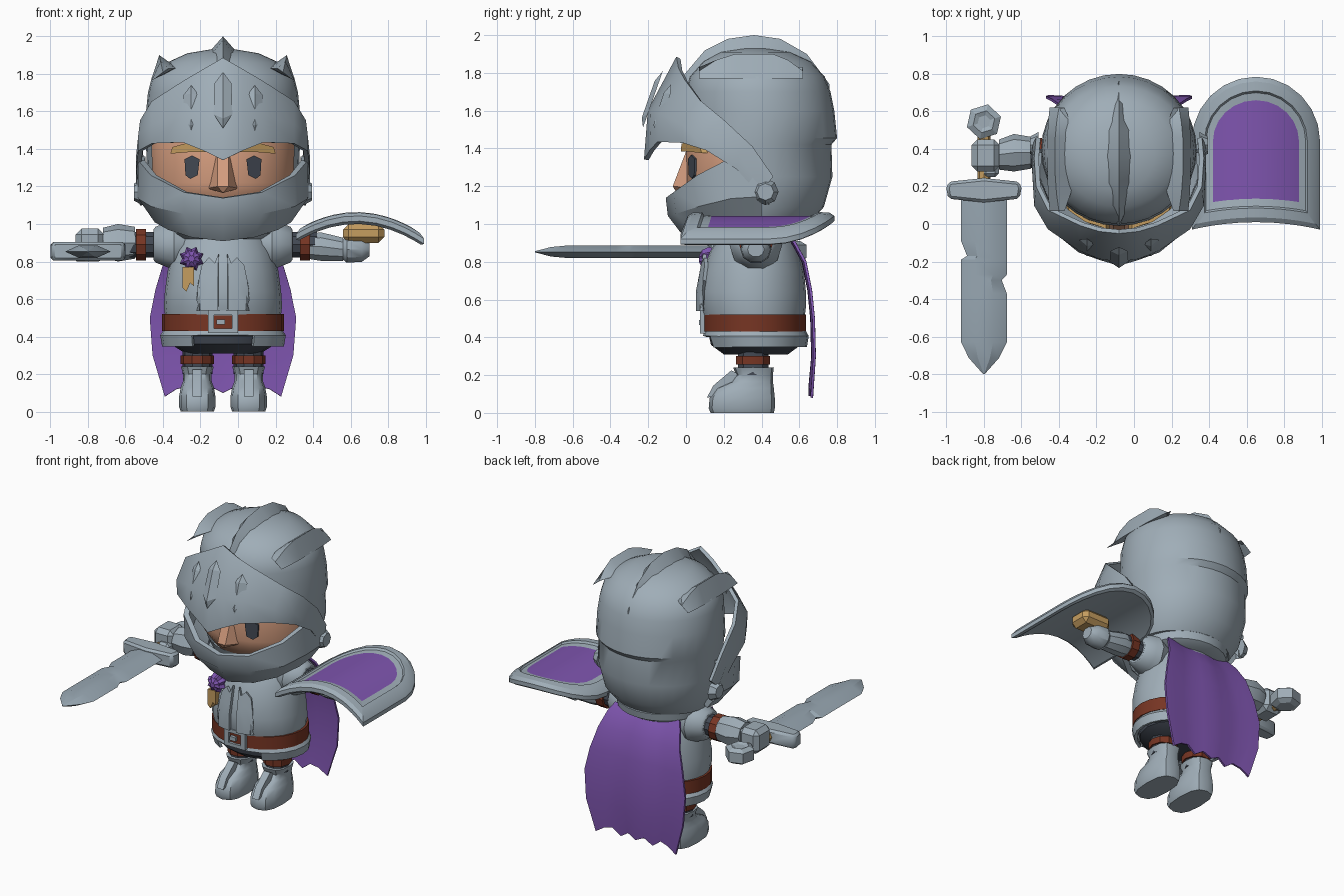
import bpy, bmesh, math
from math import sin, cos, pi, sqrt

if "Cube" in bpy.data.objects:
    bpy.data.objects.remove(bpy.data.objects["Cube"])

CX = -0.08  # the figure's own centre line


def material(name, rgb):
    m = bpy.data.materials.new(name)
    m.diffuse_color = [(c / 255) ** 2.2 for c in rgb] + [1]
    m.use_nodes = True
    m.node_tree.nodes["Principled BSDF"].inputs["Base Color"].default_value = m.diffuse_color
    return m


STEEL = material("steel", (158, 172, 182))
BLADE = material("blade_steel", (150, 165, 176))
DARK = material("dark_padding", (68, 74, 84))
PURPLE = material("purple_cloth", (126, 86, 174))
SKIN = material("skin", (212, 156, 126))
LEATHER = material("brown_leather", (118, 56, 40))
GOLD = material("gold", (196, 156, 96))


def make(name, verts, faces, mat, at=CX, mirror=False, solid=0, bevel=0, angle=35):
    bm = bmesh.new()
    vs = [bm.verts.new(v) for v in verts]
    for f in faces:
        bm.faces.new([vs[i] for i in f])
    bmesh.ops.recalc_face_normals(bm, faces=bm.faces)
    me = bpy.data.meshes.new(name)
    bm.to_mesh(me)
    bm.free()
    me.materials.append(mat)
    o = bpy.data.objects.new(name, me)
    bpy.context.collection.objects.link(o)
    o.location.x = at
    if mirror:
        o.modifiers.new("mirror", 'MIRROR')
    if solid:
        s = o.modifiers.new("solid", 'SOLIDIFY')
        s.thickness, s.offset = solid, 0
    if bevel:
        b = o.modifiers.new("bevel", 'BEVEL')
        b.width, b.segments = bevel, 1
    bpy.ops.object.select_all(action='DESELECT')
    o.select_set(True)
    bpy.context.view_layer.objects.active = o
    bpy.ops.object.convert(target='MESH')
    bpy.ops.object.shade_smooth_by_angle(angle=math.radians(angle))
    return o


def loft(name, rings, mat, closed=True, cap=True, skip=None, **kw):
    n = len(rings[0])
    verts = [p for r in rings for p in r]
    faces = []
    for i in range(len(rings) - 1):
        for j in range(n if closed else n - 1):
            k = (j + 1) % n
            f = [i * n + j, i * n + k, (i + 1) * n + k, (i + 1) * n + j]
            mid = [sum(verts[q][a] for q in f) / 4 for a in range(3)]
            if not (skip and skip(*mid)):
                faces.append(f)
    if cap and closed:
        faces += [list(range(n)), list(range(len(verts) - n, len(verts)))]
    return make(name, verts, faces, mat, **kw)


def spow(v, p):
    return math.copysign(abs(v) ** p, v)


def ell(z, rx, y0, y1, n=24, p=1, cx=0):
    """Horizontal ring spanning y0..y1."""
    return [(cx + rx * spow(cos(2 * pi * i / n), p),
             (y0 + y1) / 2 + (y1 - y0) / 2 * spow(sin(2 * pi * i / n), p), z) for i in range(n)]


def ringx(x, r, cy=.37, cz=.89, n=10, k=1):
    """Ring around an arm."""
    return [(x, cy + r * k * cos(2 * pi * i / n), cz + r * sin(2 * pi * i / n)) for i in range(n)]


def prism(name, pts, a, b, axis, mat, **kw):
    """Outline in the plane across an axis, extruded from a to b."""
    def put(p, d):
        q = list(p)
        q.insert(axis, d)
        return tuple(q)
    return loft(name, [[put(p, a) for p in pts], [put(p, b) for p in pts]], mat, **kw)


def box(name, x0, x1, y0, y1, z0, z1, mat, **kw):
    return prism(name, [(x0, y0), (x1, y0), (x1, y1), (x0, y1)], z0, z1, 2, mat, **kw)


# helmet shell with face opening and a lap line round the back
shell = [(1.0, .32, .1, .65), (1.09, .37, .06, .73), (1.25, .405, .02, .775), (1.42, .41, 0, .77),
         (1.455, .415, -.01, .8), (1.6, .41, 0, .785), (1.7, .40, 0, .765), (1.78, .38, .02, .735),
         (1.86, .30, .09, .66), (1.91, .19, .18, .55), (1.93, .07, .3, .43)]
loft("helmet_shell", [ell(*s, n=32) for s in shell], STEEL,
     skip=lambda x, y, z: y < .25 and 1.05 < z < 1.5)

# visor: columns run from upper edge to lower edge
visor = [[(0, -.04, 1.88), (0, -.19, 1.6), (0, -.21, 1.34)],
         [(.1, -.03, 1.82), (.1, -.175, 1.59), (.1, -.18, 1.39)],
         [(.2, 0, 1.76), (.21, -.13, 1.58), (.21, -.14, 1.435)],
         [(.37, .08, 1.65), (.37, -.02, 1.53), (.37, -.01, 1.43)],
         [(.43, .2, 1.55), (.44, .1, 1.47), (.44, .11, 1.39)],
         [(.44, .35, 1.41), (.45, .28, 1.37), (.45, .27, 1.29)],
         [(.43, .46, 1.25), (.45, .42, 1.2), (.43, .44, 1.1)]]
loft("visor", visor, STEEL, closed=False, mirror=True, solid=.025)
# chin guard
chin = [[(0, -.09, 1.14), (0, -.08, 1.05), (0, .02, .92)],
        [(.2, -.05, 1.17), (.2, -.04, 1.06), (.16, .06, .94)],
        [(.37, .07, 1.26), (.37, .08, 1.1), (.28, .14, .98)],
        [(.435, .22, 1.34), (.435, .24, 1.14), (.35, .28, 1.02)],
        [(.43, .38, 1.36), (.44, .4, 1.15), (.35, .4, 1.03)]]
loft("chin_guard", chin, STEEL, closed=False, mirror=True, solid=.035)


# visor slits as faceted lozenges
def slit(name, cx, y, cz, h, w, slope, turn, **kw):
    outer = [(0, 1), (.9, .6), (1, -.5), (0, -1), (-1, -.5), (-.9, .6)]
    vs = [(cx + w * a, y + slope * h * b + turn * w * a, cz + h * b) for a, b in outer]
    vs += [(cx, y - .025 + slope * h * b, cz + h * b) for b in (.65, -.65)]
    make(name, vs, [(0, 1, 6), (1, 2, 7, 6), (2, 3, 7), (3, 4, 7), (4, 5, 6, 7), (5, 0, 6)],
         STEEL, angle=5, **kw)


slit("visor_slit_middle", 0, -.175, 1.66, .15, .05, .35, 0)
slit("visor_slit_side", .17, -.12, 1.61, .13, .045, .32, .3, mirror=True)

# crests: triangular ridges running front to back
crest = [(-.01, 1.79, .005), (.1, 1.92, .05), (.22, 1.98, .07), (.36, 2.0, .075),
         (.5, 1.98, .07), (.64, 1.9, .05), (.76, 1.74, .005)]
loft("crest_middle", [[(0, y, z), (w, y, z - .085), (-w, y, z - .085)] for y, z, w in crest],
     STEEL, angle=25)
side = [(.07, 0), (.16, .65), (.26, 1), (.46, 1), (.54, .65), (.62, 0)]
loft("crest_side", [[(.32 + .02 * t, y, 1.81 + .09 * t), (.37 + .012 * t, y, 1.77),
                     (.29 - .05 * t, y, 1.83)] for y, t in side], STEEL, mirror=True, angle=25)
loft("visor_pivot", [ringx(.43, .07, .42, 1.17, 8), ringx(.475, .045, .42, 1.17, 8)],
     STEEL, mirror=True)

# head and face
loft("head", [ell(z, .385 * s, .36 - .36 * s, .36 + .36 * s, 32) for z, s in
              ((1.0, .5), (1.08, .8), (1.17, .97), (1.22, 1), (1.45, 1), (1.6, .85))], SKIN)


def face_y(x):
    return .36 - .36 * sqrt(1 - (x / .385) ** 2)


def face_plate(name, pts, depth, mat):
    rings = [[(x, face_y(x) - d, z) for x, z in pts] for d in (-.01, depth)]
    loft(name, rings, mat, mirror=True)


face_plate("eye", [(.125, 1.345), (.165, 1.365), (.205, 1.345), (.2, 1.26),
                   (.175, 1.24), (.135, 1.26)], .009, DARK)
face_plate("eyebrow", [(.05, 1.385), (.16, 1.385), (.28, 1.375), (.27, 1.41),
                       (.18, 1.435), (.07, 1.425)], .03, GOLD)
make("nose", [(-.03, .01, 1.41), (.03, .01, 1.41), (-.085, .03, 1.19), (.085, .03, 1.19),
              (-.03, -.07, 1.2), (.03, -.07, 1.2), (0, -.05, 1.165)],
     [(0, 1, 5, 4), (0, 4, 2), (1, 3, 5), (2, 4, 6), (4, 5, 6), (5, 3, 6), (2, 6, 3)], SKIN)

# torso, collar, belt, skirt
torso = [(.48, .305, .1, .625), (.56, .315, .075, .635), (.64, .31, .07, .635), (.75, .295, .09, .625),
         (.85, .27, .125, .6), (.93, .235, .17, .57), (.98, .18, .2, .54)]
loft("torso", [ell(*t) for t in torso], STEEL)
loft("collar", [ell(*c) for c in ((.92, .24, .15, .6), (.95, .29, .12, .65), (1.0, .295, .11, .66),
                                  (1.03, .25, .14, .63))], STEEL)
panel = [(1.655, .84), (1.72, .79), (1.83, .82), (1.96, .78), (2.0, .7), (1.98, .55)]
cols = []
for a, ztop in panel:
    col = []
    for k in range(4):
        z = ztop + (.54 - ztop) * k / 3
        g = .315 - max(0, z - .62) * .16
        h = .282 - max(0, z - .64) * .19
        col.append((-g * cos(a), .355 - (h + .012) * sin(a), z))
    cols.append(col)
loft("chest_panel", cols, STEEL, closed=False, mirror=True, solid=.02, angle=20)
loft("belt", [ell(z, .325, .09, .635) for z in (.43, .52)], LEATHER)
loft("belt_buckle", [[(x * s, y, .48 + z * s) for x, z in ((-.08, -.06), (.08, -.06), (.08, .06), (-.08, .06))]
                     for s, y in ((1, .115), (1, .075), (.6, .075), (.6, .115))], STEEL, cap=False)
box("buckle_pin", -.035, .01, .07, .11, .465, .492, STEEL)
loft("skirt", [ell(.44, .3, .11, .62), ell(.405, .325, .1, .64), ell(.35, .315, .12, .63)], STEEL, cap=False,
     solid=.02, skip=lambda x, y, z: y < .3 and abs(x) < .15 and z < .4)
loft("hips", [ell(z, r, .37 - r * .85, .37 + r * .85, 16) for z, r in ((.31, .2), (.36, .28), (.44, .3))], DARK)

# legs and boots, built on both sides
for sx, label in ((-1, "right"), (1, "left")):
    c = sx * .137
    loft(label + "_leg", [ell(z, .08, .27, .44, 10, cx=c) for z in (.2, .4)], DARK)
    loft(label + "_knee_band", [ell(z, .09, .26, .45, 10, cx=c) for z in (.255, .3)], LEATHER)
    boot = [(0, .088, .13, .465), (.025, .097, .12, .47), (.08, .097, .125, .47), (.13, .088, .16, .465),
            (.165, .075, .24, .46), (.2, .075, .265, .46), (.24, .088, .25, .465)]
    loft(label + "_boot", [ell(*b, n=12, p=.75, cx=c) for b in boot], STEEL)
    strip = [(.11, .08), (.145, .145), (.24, .225), (.29, .2), (.2, .1)]
    prism(label + "_boot_ridge", strip, c - .025, c + .025, 0, STEEL)

# arms
arm = dict(mirror=True)
loft("shoulder_pad", [ringx(x, r) for x, r in ((.2, .12), (.26, .14), (.3, .125), (.36, .1), (.37, .085))],
     STEEL, **arm)
loft("upper_arm", [ringx(x, .072) for x in (.3, .5)], DARK, **arm)
loft("arm_band", [ringx(x, .088) for x in (.41, .465)], LEATHER, **arm)
loft("left_bracer", [ringx(.46, .07, cz=.88), ringx(.52, .08, cz=.88), ringx(.64, .065, cz=.865)], STEEL)
loft("left_fist", [ringx(x, r, cz=.865, k=1.1) for x, r in ((.63, .05), (.66, .075), (.74, .07), (.78, .04))], STEEL)
loft("right_bracer", [ringx(-.47, .085, .38, .9, 8), ringx(-.56, .1, .38, .9, 8), ringx(-.64, .08, .37, .9, 8)],
     STEEL)
box("right_fist", -.785, -.635, .28, .45, .81, .975, STEEL, bevel=.03)
box("right_thumb", -.73, -.64, .25, .34, .83, .9, STEEL, bevel=.02)

# sword
SX = -.8
prism("sword_grip", [(.035 * cos(k * pi / 4), .855 + .035 * sin(k * pi / 4)) for k in range(8)],
      .2, .5, 1, GOLD, at=SX)
guard = [(-.2, .19), (-.19, .135), (0, .115), (.19, .135), (.2, .19), (.19, .225), (0, .245), (-.19, .225)]
prism("sword_guard", guard, .805, .905, 2, STEEL, at=SX, bevel=.015)
loft("pommel", [[(r * cos(k * pi / 3 + .3), .545 + r * sin(k * pi / 3 + .3), z) for k in range(6)]
                for z, r in ((.8, .06), (.82, .095), (.89, .095), (.91, .06), (.9, .035))], STEEL, at=SX, angle=20)
# rows of the blade: y, left edge, right edge, half thickness (notches on both edges)
rows = [(.15, -.122, .122, .033), (-.09, -.122, .122, .033), (-.17, -.09, .122, .033), (-.19, -.122, .122, .033),
        (-.27, -.122, .122, .033), (-.30, -.122, .095, .033), (-.37, -.122, .122, .033),
        (-.63, -.122, .122, .033), (-.715, -.08, .08, .025), (-.8, -.004, .004, .003)]
loft("sword_blade", [[(l, y, .853), (l * .4, y, .853 + t), (r * .4, y, .853 + t), (r, y, .853),
                      (r * .4, y, .853 - t), (l * .4, y, .853 - t)] for y, l, r, t in rows], BLADE, at=SX, angle=25)

# shield: arched outline bent across its width
N = 12


def shield_cols(d, dz):
    out = []
    for i in range(N + 1):
        u = -cos(pi * i / N)
        x = (.342 - d * .9) * u
        s = x / .342
        z = 1.055 - .11 * s * s - .012 * s + dz
        yb = .01 - .04 * s * s + d
        yt = .44 + (.345 - d) * sqrt(max(0, 1 - u * u))
        out.append([(x, yb + (yt - yb) * k / 2, z) for k in (0, 1, 2)])
    return out


def rim_ring(d, dz):
    c = shield_cols(d, dz)
    return [p[0] for p in c] + [p[2] for p in reversed(c)]


SH = .65
loft("shield_rim", [rim_ring(*r) for r in ((.02, -.055), (0, -.04), (0, -.012), (.025, .005), (.075, .008),
                                           (.085, -.006), (.125, -.012))], STEEL, cap=False, at=SH, angle=25)
loft("shield_field", shield_cols(.12, -.012), PURPLE, closed=False, at=SH)
loft("shield_back", shield_cols(.02, -.055), STEEL, closed=False, at=SH)
box("shield_handle", -.09, .13, .29, .45, .9, 1.0, GOLD, at=SH, bevel=.03)

# cape with a ragged hem
cape = [(.95, .25, .53), (.9, .28, .57), (.8, .315, .625), (.65, .36, .655), (.5, .39, .67),
        (.3, .375, .675), (.1, .31, .66)]
hem = [-.02, .02, .035, -.01, .03, .0, .03, -.01, .035, .02, -.02]
grid = []
for i, (z, w, y) in enumerate(cape):
    grid.append([(w * (j - 5) / 5, y + .006 * cos(j * 1.3), z + (hem[j] if i == 6 else 0)) for j in range(11)])
loft("cape", grid, PURPLE, closed=False, solid=.014)

# rosette with ribbon on the chest
star = [((.068 if k % 2 else .05) * cos(k * pi / 8), (.068 if k % 2 else .05) * sin(k * pi / 8)) for k in range(16)]
loft("rosette", [[(-.168 + x * s, y, .815 + z * s) for x, z in star]
                 for y, s in ((.17, .8), (.12, 1), (.085, .75), (.07, .3))], PURPLE, angle=10)
prism("ribbon", [(-.215, .77), (-.155, .77), (-.155, .67), (-.175, .685), (-.195, .64), (-.215, .66)],
      .085, .13, 1, GOLD)
